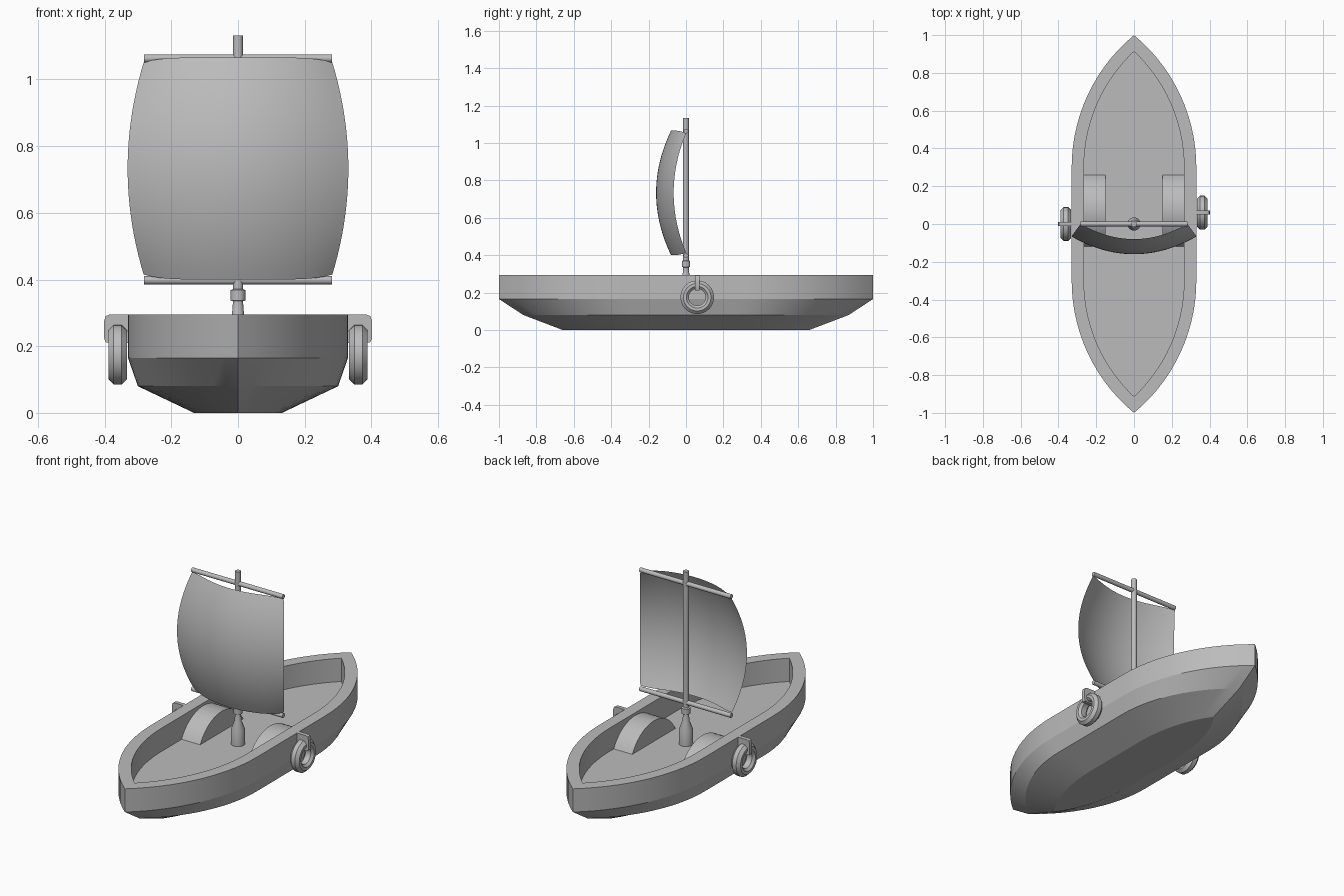
import bpy, bmesh, math
from mathutils import Matrix

cube = bpy.data.objects.get("Cube")
if cube:
    bpy.data.objects.remove(cube, do_unlink=True)

GREY = (0.5, 0.5, 0.5, 1)
grey = bpy.data.materials.new("plain_grey")
grey.use_nodes = True
grey.diffuse_color = GREY
grey.node_tree.nodes["Principled BSDF"].inputs["Base Color"].default_value = GREY


def finish(name, bm, angle=30, closed=True):
    if closed:
        bmesh.ops.recalc_face_normals(bm, faces=bm.faces)
    mesh = bpy.data.meshes.new(name)
    bm.to_mesh(mesh)
    bm.free()
    mesh.materials.append(grey)
    for p in mesh.polygons:
        p.use_smooth = True
    mesh.set_sharp_from_angle(angle=math.radians(angle))
    obj = bpy.data.objects.new(name, mesh)
    bpy.context.collection.objects.link(obj)
    return obj


def loft(bm, rings, cap=True, loop=False):
    """Bridge equal-length closed rings of points."""
    rows = [[bm.verts.new(p) for p in ring] for ring in rings]
    n = len(rows[0])
    pairs = list(zip(rows, rows[1:]))
    if loop:
        pairs.append((rows[-1], rows[0]))
    for a, b in pairs:
        for i in range(n):
            j = (i + 1) % n
            bm.faces.new((a[i], a[j], b[j], b[i]))
    if cap and not loop:
        bm.faces.new(rows[0])
        bm.faces.new(rows[-1])


def lathe(name, profile, sides=24, loop=False, matrix=Matrix()):
    """Turn (radius, height) points around z, then place the result."""
    bm = bmesh.new()
    turns = [2 * math.pi * i / sides for i in range(sides)]
    loft(bm, [[(r * math.cos(t), r * math.sin(t), h) for t in turns] for r, h in profile],
         loop=loop)
    bm.transform(matrix)
    return finish(name, bm)


def prism(name, outline, x0, x1):
    """Extrude a (y, z) outline along x."""
    bm = bmesh.new()
    loft(bm, [[(x, y, z) for y, z in outline] for x in (x0, x1)])
    return finish(name, bm)


# Hull plan: straight sides, circular arcs meeting in a point at each end
HALF, STRAIGHT, RADIUS, STEPS = 0.33, 0.3, 0.907, 14


def plan(z, inset=0, sx=1, sy=1):
    r = RADIUS - inset
    end = math.acos((RADIUS - HALF) / r)
    quarter = []
    for i in range(STEPS + 1):
        t = end * i / STEPS
        quarter.append((r * math.cos(t) - RADIUS + HALF, STRAIGHT + r * math.sin(t)))
    half = quarter + [(-x, y) for x, y in reversed(quarter[:-1])]
    full = half + [(-x, -y) for x, y in half]
    return [(x * sx, y * sy, z) for x, y in full]


FLOOR, RIM = 0.165, 0.295
bm = bmesh.new()
loft(bm, [plan(0, sx=0.4, sy=0.66), plan(0.08, sx=0.91, sy=0.87), plan(0.165),
          plan(RIM), plan(RIM, inset=0.065), plan(FLOOR, inset=0.065)])
finish("hull", bm, angle=15)

# Mast with its stepped foot and collar
lathe("mast", [(0.035, FLOOR), (0.035, 0.25), (0.018, 0.295), (0.015, 0.335),
               (0.022, 0.337), (0.022, 0.368), (0.015, 0.372), (0.015, 1.132)])

# Yards
for name, z in (("upper_yard", 1.063), ("lower_yard", 0.398)):
    lathe(name, [(0.0125, -0.282), (0.0125, 0.282)], 16,
          matrix=Matrix.Translation((0, 0, z)) @ Matrix.Rotation(math.pi / 2, 4, "Y"))

# Billowing sail as a doubly curved sheet
N = 24
bm = bmesh.new()
grid = []
for j in range(N + 1):
    v = 2 * j / N - 1
    row = []
    for i in range(N + 1):
        u = 2 * i / N - 1
        bulge_u, bulge_v = 1 - u * u, 1 - v * v
        half_height = 0.318 + 0.015 * (1 - u ** 6)
        row.append(bm.verts.new((u * (0.283 + 0.048 * bulge_v),
                                 -0.08 * bulge_u - (0.066 + 0.014 * bulge_u) * bulge_v,
                                 0.733 + v * half_height)))
    grid.append(row)
for a, b in zip(grid, grid[1:]):
    for i in range(N):
        bm.faces.new((a[i], a[i + 1], b[i + 1], b[i]))
finish("sail", bm, closed=False)

# Arched housings on the deck
CHORD, RISE = 0.19, 0.115
arch_r = (CHORD ** 2 + RISE ** 2) / (2 * RISE)
sweep = math.asin(CHORD / arch_r)
arch = []
for i in range(21):
    t = sweep * (i / 10 - 1)
    arch.append((0.07 + arch_r * math.sin(t), FLOOR + RISE - arch_r + arch_r * math.cos(t)))

# Chamfered fender rings hung from the rim on straps
fender = [(0.045, -0.016), (0.058, -0.028), (0.074, -0.028), (0.09, -0.012),
          (0.09, 0.012), (0.074, 0.028), (0.058, 0.028), (0.045, 0.016)]
for side, s, y in (("left", 1, 0.06), ("right", -1, 0.0)):
    prism(side + "_arched_housing", arch, s * 0.15, s * 0.267)
    lathe(side + "_fender_ring", fender, 24, loop=True,
          matrix=Matrix.Translation((s * 0.361, y, 0.175)) @ Matrix.Rotation(math.pi / 2, 4, "Y"))
    # Strap outline in (x, z): over the ring and down into its hole
    strap = [(0.32, RIM), (0.385, RIM), (0.397, 0.29), (0.402, 0.275), (0.402, 0.225),
             (0.397, 0.212), (0.385, 0.21), (0.32, 0.21)]
    bm = bmesh.new()
    loft(bm, [[(s * x, y + w, z) for x, z in strap] for w in (-0.011, 0.011)])
    finish(side + "_fender_strap", bm)
